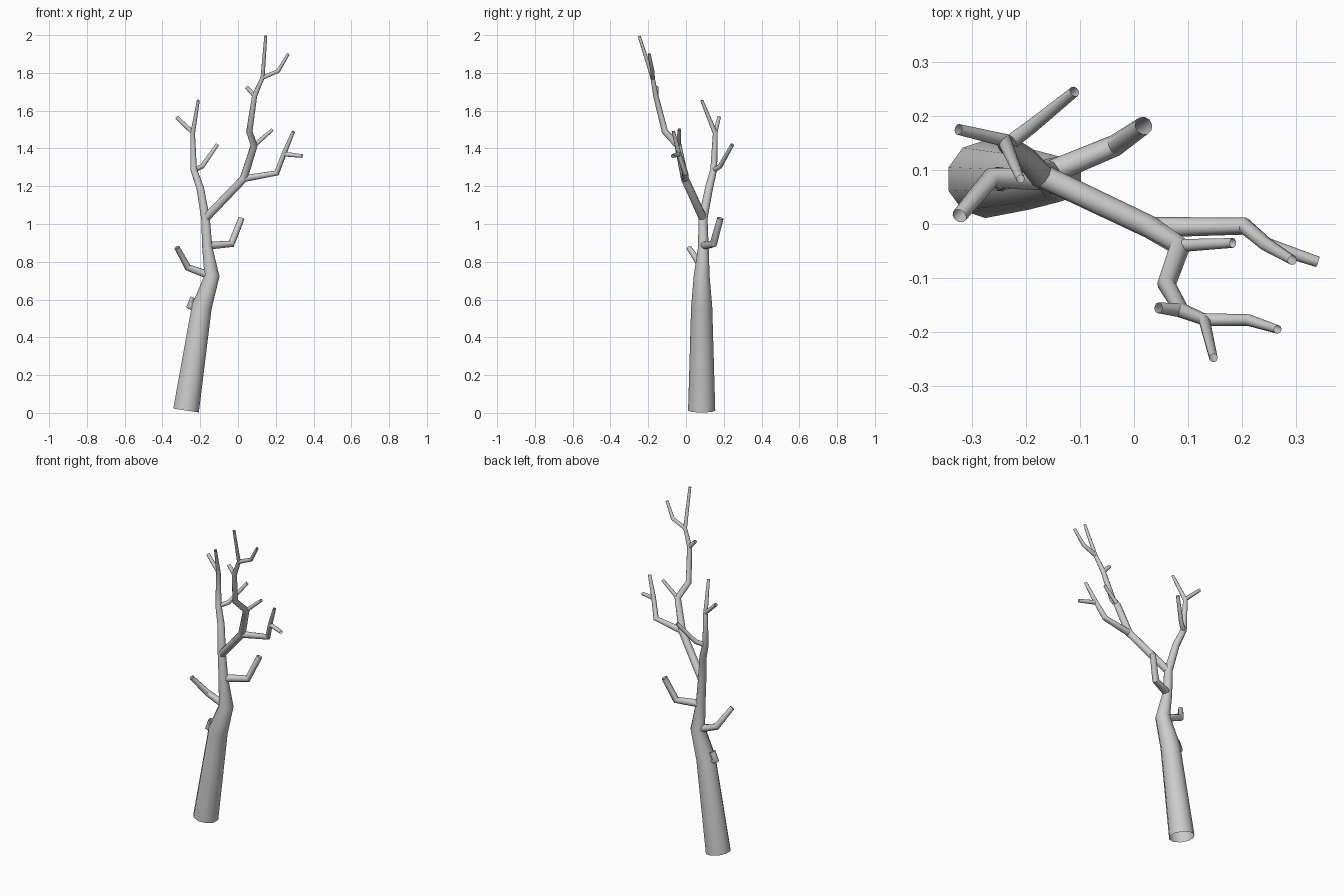
import bpy


def limb(name, pts, bevel_resolution=3):
    """Tapered open tube through (x, y, z, radius) points."""
    cu = bpy.data.curves.new(name, 'CURVE')
    cu.dimensions = '3D'
    cu.bevel_depth = 1.0
    cu.bevel_resolution = bevel_resolution
    cu.use_fill_caps = False
    sp = cu.splines.new('POLY')
    sp.points.add(len(pts) - 1)
    for p, (x, y, z, r) in zip(sp.points, pts):
        p.co = (x, y, z, 1)
        p.radius = r
    sp.use_smooth = True
    ob = bpy.data.objects.new(name, cu)
    bpy.context.collection.objects.link(ob)
    bpy.ops.object.select_all(action='DESELECT')
    ob.select_set(True)
    bpy.context.view_layer.objects.active = ob
    bpy.ops.object.convert(target='MESH')
    bpy.ops.object.shade_smooth_by_angle(angle=0.7)


# Trunk, running on into the left leader
limb("trunk", [
    (-.275, .083, .0125, .072), (-.192, .083, .56, .056), (-.138, .083, .725, .042),
    (-.163, .092, .88, .028), (-.172, .09, 1.03, .024), (-.2, .122, 1.19, .021),
    (-.235, .147, 1.29, .018), (-.24, .155, 1.48, .013), (-.21, .083, 1.655, .008)])

# Long right limb, rising from the fork
limb("right_limb", [
    (-.172, .09, 1.03, .022), (.03, -.006, 1.24, .021), (.085, -.042, 1.415, .019),
    (.06, -.112, 1.49, .017), (.088, -.16, 1.68, .014), (.13, -.177, 1.775, .011),
    (.147, -.248, 1.995, .008)])

# Low trunk branches
limb("low_stub", [
    (-.2, .083, .545, .024), (-.255, .083, .565, .022), (-.235, .083, .61, .019)])
limb("low_left_branch", [
    (-.145, .083, .725, .022), (-.265, .085, .77, .019), (-.323, .015, .875, .014)])
limb("low_right_branch", [
    (-.163, .092, .885, .022), (-.035, .145, .895, .02), (.018, .182, 1.03, .017)])

# Twigs on the left leader
limb("left_back_twig", [
    (-.234, .147, 1.285, .014), (-.19, .18, 1.305, .013), (-.11, .245, 1.42, .01)])
limb("left_top_twig", [(-.24, .155, 1.485, .012), (-.325, .175, 1.565, .01)])

# Side branch and twigs on the right limb
limb("right_side_branch", [
    (.03, -.006, 1.24, .019), (.205, -.004, 1.27, .016),
    (.245, -.038, 1.375, .013), (.293, -.067, 1.49, .009)])
limb("right_side_twig", [(.245, -.038, 1.37, .013), (.34, -.07, 1.36, .01)])
limb("right_mid_twig", [(.085, -.04, 1.415, .012), (.183, -.035, 1.5, .009)])
limb("right_short_twig", [(.088, -.16, 1.68, .013), (.045, -.155, 1.725, .01)])
limb("right_top_twig", [
    (.13, -.177, 1.775, .012), (.213, -.178, 1.81, .011), (.266, -.195, 1.9, .008)])
